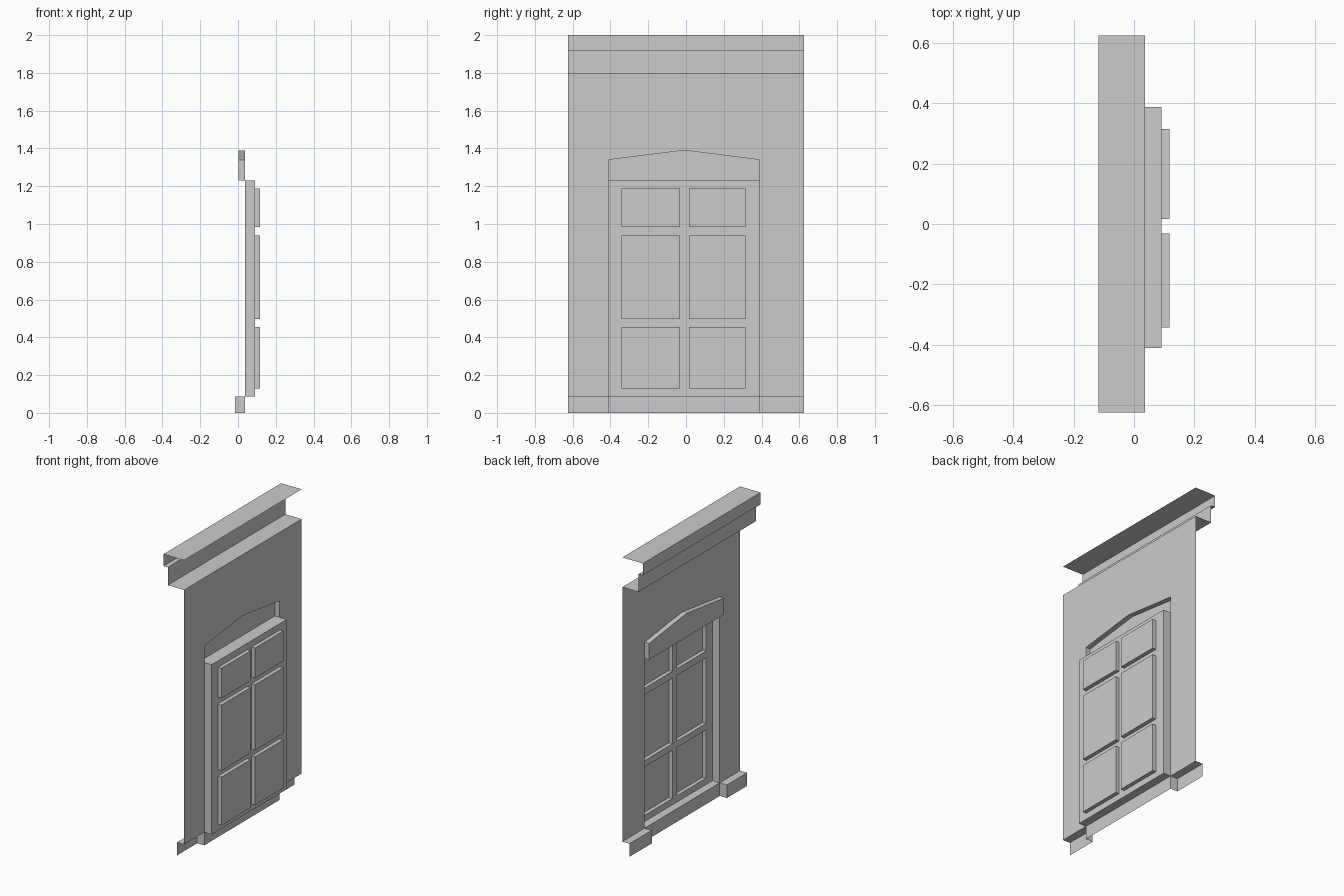
import bpy, bmesh

if "Cube" in bpy.data.objects:
    bpy.data.objects.remove(bpy.data.objects["Cube"])

WALL, HALF = 0.036, 0.625          # wall plane and half width
JL, JR = -0.41, 0.388              # opening jambs
SILL, HEAD, EAVE = 0.088, 1.23, 1.80
GLASS_FRAME, PANE = 0.091, 0.117   # recess depths


def make(name, faces):
    """Open sheet object from lists of 3D points, shared points merged."""
    bm = bmesh.new()
    for pts in faces:
        bm.faces.new([bm.verts.new(p) for p in pts])
    bmesh.ops.remove_doubles(bm, verts=bm.verts, dist=1e-5)
    mesh = bpy.data.meshes.new(name)
    bm.to_mesh(mesh)
    bm.free()
    bpy.context.collection.objects.link(bpy.data.objects.new(name, mesh))


def rect(y0, y1, z0, z1):
    return [(y0, z0), (y1, z0), (y1, z1), (y0, z1)]


def cap(outline, x):
    """Flat face in plane x, facing outdoors (-x)."""
    return [(x, y, z) for y, z in reversed(outline)]


def sides(outline, x0, x1):
    """Walls joining the outline at depth x0 to depth x1."""
    return [[(x0, *p), (x1, *p), (x1, *q), (x0, *q)]
            for p, q in zip(outline, outline[1:] + outline[:1])]


def sweep(profile, y0, y1):
    """Run an open (x, z) profile along y."""
    return [[(p[0], y1, p[1]), (q[0], y1, q[1]), (q[0], y0, q[1]), (p[0], y0, p[1])]
            for p, q in zip(profile, profile[1:])]


# Wall sheet around the opening
gable = [(JL, 1.34), (-0.01, 1.39), (JR, 1.34)]
make("wall", [
    cap(rect(-HALF, JL, SILL, EAVE), WALL),
    cap(rect(JR, HALF, SILL, EAVE), WALL),
    cap(gable + [(JR, EAVE), (JL, EAVE)], WALL),
    cap(rect(JL, JR, 0, SILL), WALL),
])

# Stepped cornice
make("cornice", sweep([(WALL, 2.0), (-0.117, 2.0), (-0.117, 1.92), (-0.085, 1.92),
                       (-0.085, EAVE), (WALL, EAVE)], -HALF, HALF))

# Plinth on both sides of the opening, with returns at the jambs
px = -0.017
plinth = [(WALL, SILL), (px, SILL), (px, 0)]
for name, y0, y1 in (("plinth_left", -HALF, JL), ("plinth_right", JR, HALF)):
    jamb = y1 if y0 < JL else y0
    ret = [(WALL, jamb, 0), (WALL, jamb, SILL), (px, jamb, SILL), (px, jamb, 0)]
    if jamb == JL:
        ret.reverse()
    ret = ret[::-1]
    make(name, sweep(plinth, y0, y1) + [ret])

# Pointed lintel projecting from the wall
lintel = [(JL, HEAD), (JR, HEAD)] + gable[::-1]
make("lintel", [cap(lintel, 0.003)] + sides(lintel, WALL, 0.003))

# Window recess: reveal, frame grid and set-back panes
opening = rect(JL, JR, SILL, HEAD)
make("window_reveal", [s for i, s in enumerate(sides(opening, WALL, GLASS_FRAME))])
ys = [JL, -0.342, -0.032, 0.016, 0.315, JR]
zs = [SILL, 0.13, 0.455, 0.498, 0.94, 0.985, 1.187, HEAD]
frame, panes = [], []
for i in range(len(ys) - 1):
    for j in range(len(zs) - 1):
        cell = rect(ys[i], ys[i + 1], zs[j], zs[j + 1])
        if i % 2 and j % 2:
            panes += [cap(cell, PANE)] + sides(cell, GLASS_FRAME, PANE)
        else:
            frame.append(cap(cell, GLASS_FRAME))
make("window_frame", frame)
make("window_panes", panes)
